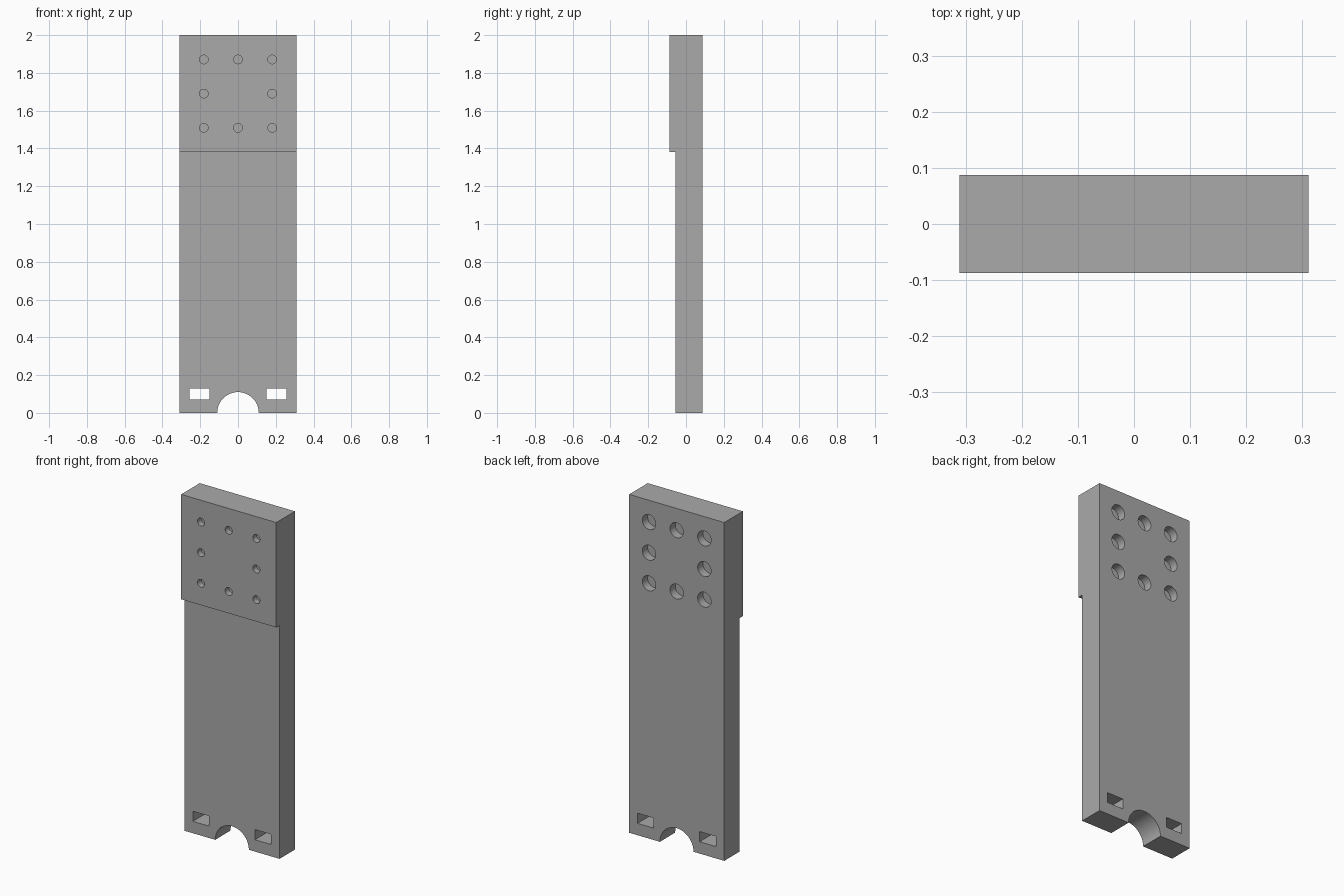
import bpy
import math

if "Cube" in bpy.data.objects:
    bpy.data.objects.remove(bpy.data.objects["Cube"])

W = 0.311                               # half width
FRONT, STEP, BACK = -0.087, -0.056, 0.087

grey = bpy.data.materials.new("plain grey")
grey.diffuse_color = (0.4, 0.4, 0.4, 1)
grey.use_nodes = True
grey.node_tree.nodes["Principled BSDF"].inputs["Base Color"].default_value = grey.diffuse_color


def prism(name, points, place, start, end):
    """Extrude a closed 2D outline; place(u, v, w) puts it in space."""
    n = len(points)
    verts = [place(u, v, w) for w in (start, end) for u, v in points]
    faces = [list(range(n))[::-1], list(range(n, 2 * n))]
    faces += [(i, (i + 1) % n, n + (i + 1) % n, n + i) for i in range(n)]
    mesh = bpy.data.meshes.new(name)
    mesh.from_pydata(verts, [], faces)
    obj = bpy.data.objects.new(name, mesh)
    bpy.context.collection.objects.link(obj)
    bpy.context.view_layer.objects.active = obj
    bpy.ops.object.select_all(action='DESELECT')
    obj.select_set(True)
    bpy.ops.object.mode_set(mode='EDIT')
    bpy.ops.mesh.select_all(action='SELECT')
    bpy.ops.mesh.normals_make_consistent(inside=False)
    bpy.ops.object.mode_set(mode='OBJECT')
    return obj


def circle(x, z, r, n=32):
    return [(x + r * math.cos(2 * math.pi * i / n),
             z + r * math.sin(2 * math.pi * i / n)) for i in range(n)]


def along_y(u, v, w):
    return (u, w, v)


# Plate with a thicker upper head
plate = prism("plate", [(FRONT, 2), (FRONT, 1.38), (STEP, 1.38), (STEP, 0),
                        (BACK, 0), (BACK, 2)],
              lambda u, v, w: (w, u, v), -W, W)
plate.data.materials.append(grey)

cutters = []
# Semicircular notch in the bottom edge
cutters.append(prism("notch_cutter", circle(0, 0, 0.11, 64), along_y, -0.2, 0.2))

# Two rectangular slots right through
for s in (-1, 1):
    slot = [(s * 0.15, 0.07), (s * 0.256, 0.07), (s * 0.256, 0.13), (s * 0.15, 0.13)]
    cutters.append(prism("slot_cutter", slot, along_y, -0.2, 0.2))

# Ring of eight blind holes: small in front, wide behind
for i in (-1, 0, 1):
    for j in (-1, 0, 1):
        if i or j:
            x, z = 0.181 * i, 1.69 + 0.181 * j
            cutters.append(prism("small_hole_cutter", circle(x, z, 0.023),
                                 along_y, -0.2, FRONT + 0.035))
            cutters.append(prism("wide_hole_cutter", circle(x, z, 0.044),
                                 along_y, BACK - 0.05, 0.2))

for c in cutters:
    c.hide_render = True
    c.hide_set(True)
    c.data.materials.append(grey)
    cut = plate.modifiers.new("cut", 'BOOLEAN')
    cut.operation = 'DIFFERENCE'
    cut.solver = 'EXACT'
    cut.object = c

# Bake the cuts, then smooth only the round walls
bpy.ops.object.select_all(action='DESELECT')
plate.select_set(True)
bpy.context.view_layer.objects.active = plate
for m in list(plate.modifiers):
    bpy.ops.object.modifier_apply(modifier=m.name)
for c in cutters:
    bpy.data.objects.remove(c)
bpy.ops.object.shade_smooth_by_angle(angle=math.radians(30))
